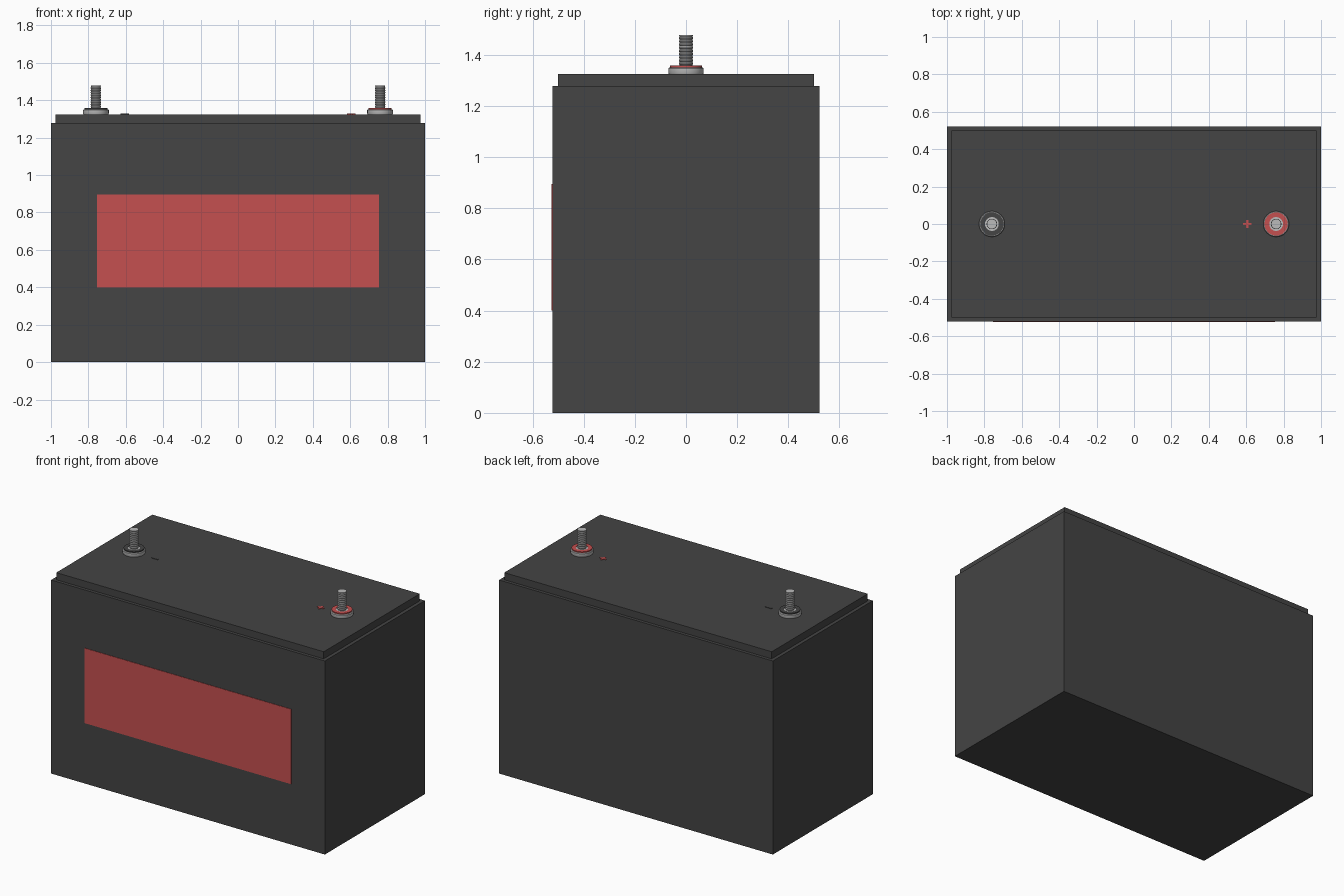
import bpy, bmesh, math

if "Cube" in bpy.data.objects:
    bpy.data.objects.remove(bpy.data.objects["Cube"])


def material(name, rgb):
    m = bpy.data.materials.new(name)
    m.diffuse_color = (*rgb, 1)
    m.use_nodes = True
    m.node_tree.nodes["Principled BSDF"].inputs["Base Color"].default_value = m.diffuse_color
    return m


DARK = material("charcoal plastic", (0.058, 0.058, 0.058))
RED = material("red", (0.56, 0.08, 0.08))
METAL = material("silver metal", (0.5, 0.5, 0.5))


def finish(name, bm, mat, smooth=False):
    bmesh.ops.recalc_face_normals(bm, faces=bm.faces)
    me = bpy.data.meshes.new(name)
    bm.to_mesh(me)
    bm.free()
    me.materials.append(mat)
    ob = bpy.data.objects.new(name, me)
    bpy.context.collection.objects.link(ob)
    if smooth:
        bpy.ops.object.select_all(action='DESELECT')
        ob.select_set(True)
        bpy.context.view_layer.objects.active = ob
        bpy.ops.object.shade_smooth_by_angle(angle=math.radians(30))
    return ob


def box(name, lo, hi, mat):
    bm = bmesh.new()
    bmesh.ops.create_cube(bm, size=1)
    for v in bm.verts:
        v.co = [(a + b) / 2 + c * (b - a) for a, b, c in zip(lo, hi, v.co)]
    return finish(name, bm, mat)


def lathe(name, x, profile, mat, closed=False, n=32):
    """Spin an (r, z) profile about the vertical line at x; cap it unless closed."""
    bm = bmesh.new()
    rings = [[bm.verts.new((x + r * math.cos(2 * math.pi * i / n),
                            r * math.sin(2 * math.pi * i / n), z)) for i in range(n)]
             for r, z in profile]
    pairs = list(zip(rings, rings[1:]))
    if closed:
        pairs.append((rings[-1], rings[0]))
    else:
        bm.faces.new(rings[0])
        bm.faces.new(rings[-1])
    for a, b in pairs:
        for i in range(n):
            j = (i + 1) % n
            bm.faces.new((a[i], a[j], b[j], b[i]))
    return finish(name, bm, mat, True)


# Case, lid and front label
LID = 1.325
box("battery_case", (-1, -0.522, 0), (1, 0.522, 1.278), DARK)
box("lid", (-0.977, -0.501, 1.278), (0.977, 0.501, LID), DARK)
box("front_label", (-0.755, -0.525, 0.40), (0.755, -0.521, 0.895), RED)

# Terminals: metal base, coloured ring and threaded stud
for side, label, colour in ((-1, "negative", DARK), (1, "positive", RED)):
    x = side * 0.76
    lathe(label + "_terminal_base", x,
          [(0.066, LID - 0.002), (0.069, LID + 0.004), (0.069, LID + 0.022),
           (0.065, LID + 0.026), (0.037, LID + 0.026), (0.037, LID + 0.031)], METAL)
    lathe(label + "_ring", x,
          [(0.062, LID + 0.024), (0.062, LID + 0.033),
           (0.037, LID + 0.033), (0.037, LID + 0.024)], colour, closed=True)
    thread = [(0.025, LID + 0.028)]
    pitch = 0.0125
    for k in range(9):
        z = LID + 0.035 + k * pitch
        thread += [(0.025, z), (0.028, z + 0.004), (0.028, z + 0.007), (0.025, z + 0.011)]
    thread += [(0.027, 1.474), (0.027, 1.478)]
    lathe(label + "_stud", x, thread, METAL)

# Polarity marks on the lid
box("minus_mark", (-0.627, -0.006, LID - 0.001), (-0.583, 0.006, LID + 0.003), DARK)
a, b = 0.006, 0.022
quarter = [(b, -a), (b, a), (a, a)]
bm = bmesh.new()
outline = []
for k in range(4):
    c, s = round(math.cos(k * math.pi / 2)), round(math.sin(k * math.pi / 2))
    outline += [bm.verts.new((0.605 + c * px - s * py, s * px + c * py, LID - 0.001))
                for px, py in quarter]
face = bm.faces.new(outline)
ext = bmesh.ops.extrude_face_region(bm, geom=[face], use_keep_orig=True)
for v in ext["geom"]:
    if isinstance(v, bmesh.types.BMVert):
        v.co.z += 0.004
finish("plus_mark", bm, RED)
